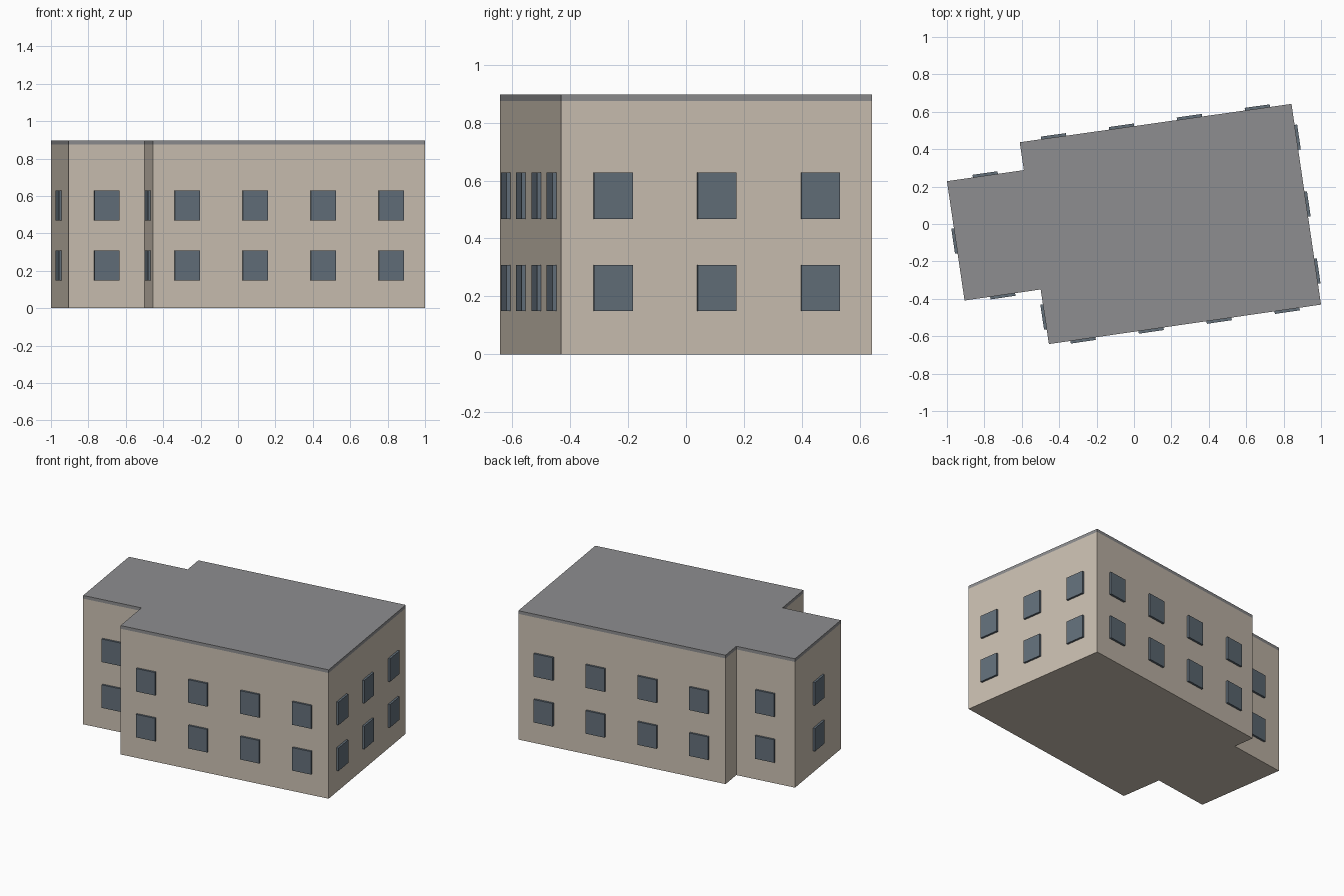
import bpy, bmesh
from mathutils import Vector, Matrix

cube = bpy.data.objects.get("Cube")
if cube:
    bpy.data.objects.remove(cube, do_unlink=True)


def material(name, rgb):
    mat = bpy.data.materials.new(name)
    mat.use_nodes = True
    mat.diffuse_color = (*rgb, 1)
    mat.node_tree.nodes["Principled BSDF"].inputs["Base Color"].default_value = (*rgb, 1)
    return mat


wall_mat = material("warm_beige_wall", (0.60, 0.53, 0.445))
roof_mat = material("grey_roof", (0.27, 0.27, 0.277))
glass_mat = material("blue_grey_glass", (0.125, 0.16, 0.195))


def finish(bm, name, mat):
    bmesh.ops.recalc_face_normals(bm, faces=bm.faces)
    mesh = bpy.data.meshes.new(name)
    bm.to_mesh(mesh)
    bm.free()
    mesh.materials.append(mat)
    obj = bpy.data.objects.new(name, mesh)
    bpy.context.collection.objects.link(obj)
    return obj


def prism(name, outline, bottom, top, mat):
    bm = bmesh.new()
    base = bm.faces.new([bm.verts.new((x, y, bottom)) for x, y in outline])
    new = bmesh.ops.extrude_face_region(bm, geom=[base], use_keep_orig=True)["geom"]
    verts = [v for v in new if isinstance(v, bmesh.types.BMVert)]
    bmesh.ops.translate(bm, verts=verts, vec=(0, 0, top - bottom))
    return finish(bm, name, mat)


# Footprint corners, anticlockwise, with the window count of the wall that follows
plan = [
    ((-1.0, 0.229), 1, "left_wall"),
    ((-0.906, -0.409), 1, "wing_front"),
    ((-0.499, -0.35), 1, "front_step"),
    ((-0.455, -0.642), 4, "main_front"),
    ((1.0, -0.431), 3, "right_wall"),
    ((0.842, 0.642), 4, "main_back"),
    ((-0.611, 0.437), 0, "back_step"),
    ((-0.589, 0.288), 1, "wing_back"),
]
outline = [p[0] for p in plan]
eaves, height = 0.875, 0.897

# Walls and flush roof slab
prism("walls", outline, 0, eaves, wall_mat)
prism("roof_slab", outline, eaves, height, roof_mat)

# Raised window panes, spread evenly along each wall on two storeys
width, tall, depth = 0.135, 0.16, 0.014
for i, (corner, count, wall) in enumerate(plan):
    if not count:
        continue
    start = Vector((*corner, 0))
    end = Vector((*outline[(i + 1) % len(outline)], 0))
    along = (end - start).normalized()
    outward = along.cross(Vector((0, 0, 1)))
    bm = bmesh.new()
    for n in range(count):
        for storey in (0.229, 0.548):
            centre = start.lerp(end, (n + 0.5) / count) + Vector((0, 0, storey))
            frame = Matrix((along, outward, (0, 0, 1))).transposed().to_4x4()
            scale = Matrix.Diagonal((width, depth * 2, tall, 1))
            bmesh.ops.create_cube(bm, size=1, matrix=Matrix.Translation(centre) @ frame @ scale)
    finish(bm, wall + "_windows", glass_mat)
